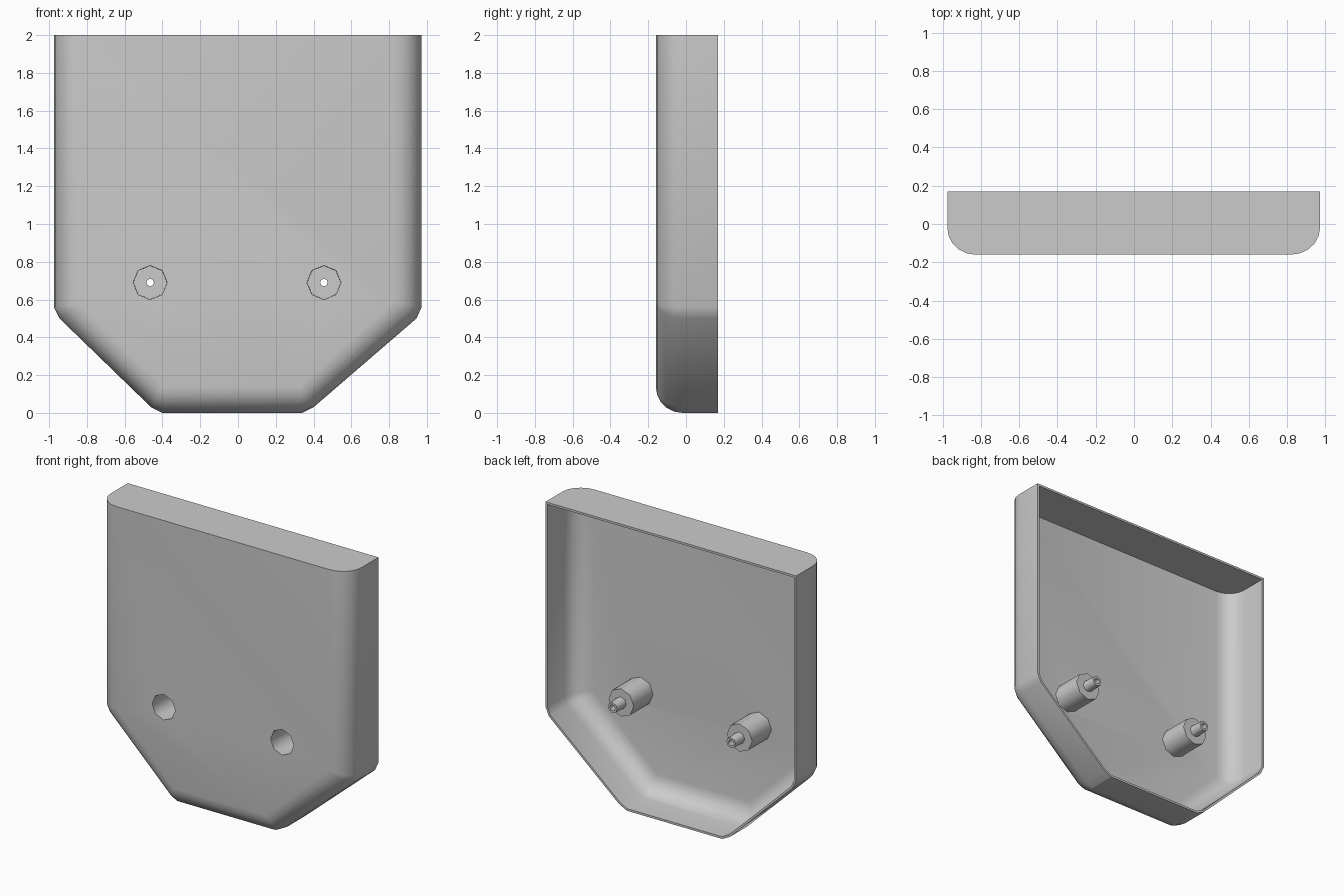
import bpy, bmesh, math

if "Cube" in bpy.data.objects:
    bpy.data.objects.remove(bpy.data.objects["Cube"])

BACK, FRONT, BEND = 0.17, -0.16, -0.02
WALL = 0.015
BOSSES = [(-0.465, 0.69), (0.455, 0.69)]


def finish(bm, name):
    bmesh.ops.recalc_face_normals(bm, faces=bm.faces)
    me = bpy.data.meshes.new(name)
    bm.to_mesh(me)
    bm.free()
    ob = bpy.data.objects.new(name, me)
    bpy.context.collection.objects.link(ob)
    return ob


def activate(ob):
    bpy.ops.object.select_all(action='DESELECT')
    ob.select_set(True)
    bpy.context.view_layer.objects.active = ob


def smooth(ob, angle):
    activate(ob)
    bpy.ops.object.shade_smooth_by_angle(angle=math.radians(angle))


# Cover outline (x, z) at the rim, and the matching corners of the flat front
outer = [(-0.975, 2), (-0.975, 0.56), (-0.945, 0.5), (-0.46, 0.03), (-0.40, 0.0),
         (0.34, 0.0), (0.40, 0.03), (0.945, 0.5), (0.972, 0.56), (0.972, 2)]
inner = [(-0.83, 2), (-0.83, 0.58), (-0.83, 0.58), (-0.39, 0.14), (-0.39, 0.14),
         (0.33, 0.14), (0.33, 0.14), (0.82, 0.585), (0.82, 0.585), (0.82, 2)]

# Cover shell: straight side walls, rounded edge, flat front, open back
STEPS = 5
sections = [(BACK, 0.0)]
for i in range(STEPS + 1):
    a = math.pi / 2 * i / STEPS
    sections.append((BEND + (FRONT - BEND) * math.sin(a), 1 - math.cos(a)))

bm = bmesh.new()
rings = []
for y, f in sections:
    rings.append([bm.verts.new((o[0] + (n[0] - o[0]) * f, y, o[1] + (n[1] - o[1]) * f))
                  for o, n in zip(outer, inner)])
count = len(outer)
for r0, r1 in zip(rings, rings[1:]):
    for i in range(count):
        j = (i + 1) % count
        bm.faces.new((r0[i], r0[j], r1[j], r1[i]))
bm.faces.new(rings[-1])
bmesh.ops.remove_doubles(bm, verts=bm.verts, dist=0.001)
shell = finish(bm, "cover_shell")
activate(shell)
mod = shell.modifiers.new("wall", 'SOLIDIFY')
mod.thickness = WALL
mod.offset = -1
mod.use_even_offset = True
bpy.ops.object.modifier_apply(modifier=mod.name)

# Screw holes through the front
for x, z in BOSSES:
    bpy.ops.mesh.primitive_cylinder_add(vertices=8, radius=0.09, depth=0.12,
                                        location=(x, FRONT, z),
                                        rotation=(math.pi / 2, 0, 0))
    cutter = bpy.context.object
    cutter.name = "hole_cutter"
    cutter.hide_render = True
    activate(shell)
    mod = shell.modifiers.new("hole", 'BOOLEAN')
    mod.object = cutter
    mod.operation = 'DIFFERENCE'
    mod.solver = 'EXACT'
    bpy.ops.object.modifier_apply(modifier=mod.name)
    bpy.data.objects.remove(cutter)
smooth(shell, 25)

# Screw bosses: hollow cup with a stepped, drilled pin (radius, y)
profile = [(0.098, FRONT + 0.005), (0.098, 0.07), (0.04, 0.07), (0.036, 0.165),
           (0.02, 0.165), (0.02, 0.055), (0.088, 0.055), (0.09, FRONT + 0.005)]
SIDES = 8
for k, (x, z) in enumerate(BOSSES):
    bm = bmesh.new()
    loops = []
    for s in range(SIDES):
        a = 2 * math.pi * s / SIDES
        loops.append([bm.verts.new((x + r * math.sin(a), y, z + r * math.cos(a)))
                      for r, y in profile])
    for s in range(SIDES):
        p, q = loops[s], loops[(s + 1) % SIDES]
        for i in range(len(profile)):
            j = (i + 1) % len(profile)
            bm.faces.new((p[i], p[j], q[j], q[i]))
    smooth(finish(bm, "screw_boss_" + ("left", "right")[k]), 50)
